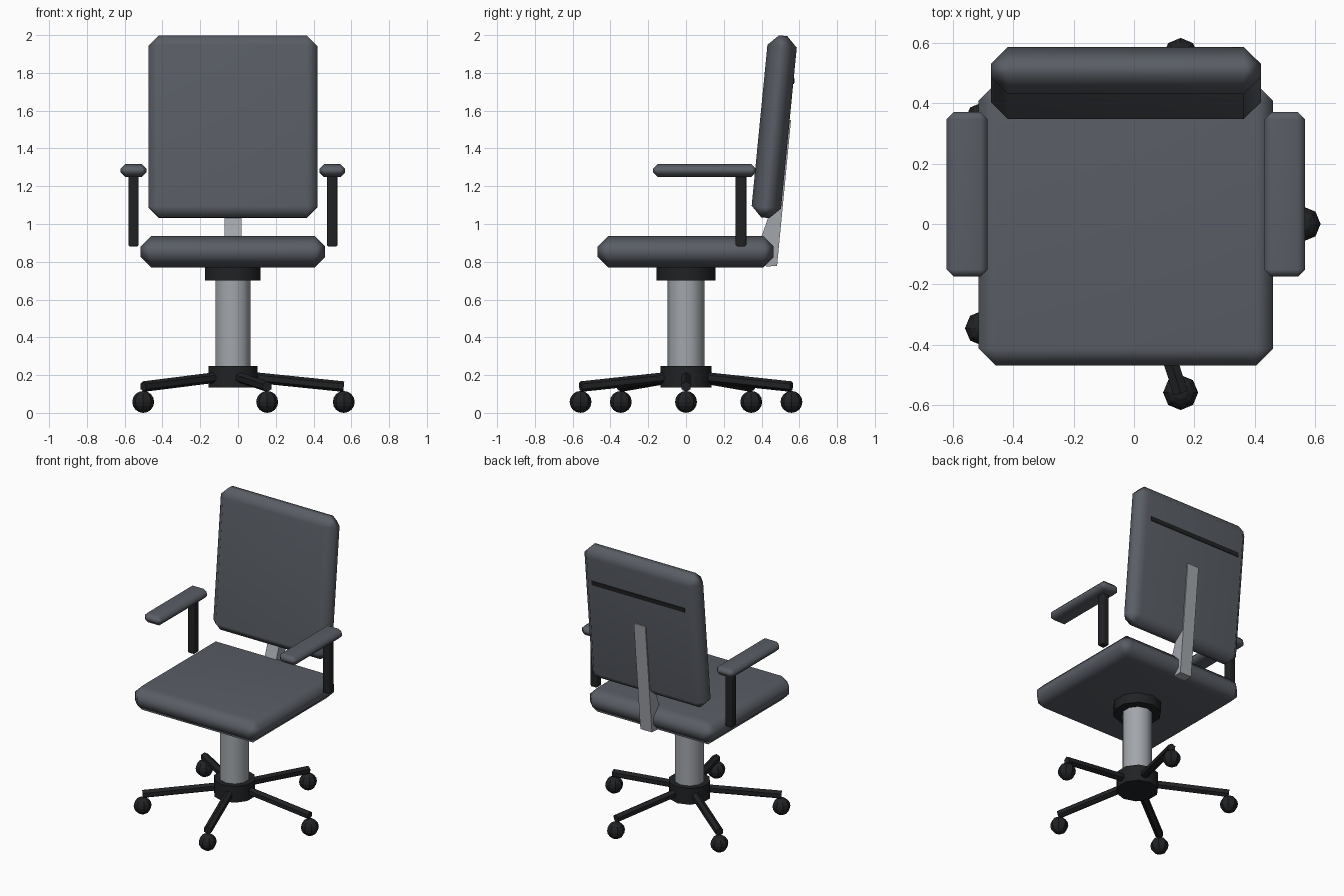
import bpy
from math import pi, cos, sin, radians
from mathutils import Vector

if "Cube" in bpy.data.objects:
    bpy.data.objects.remove(bpy.data.objects["Cube"])

CX = -0.027                      # column axis in x
TILT = radians(-5.6)             # backrest lean


def material(name, rgb):
    m = bpy.data.materials.new(name)
    m.diffuse_color = (*rgb, 1)
    m.use_nodes = True
    m.node_tree.nodes["Principled BSDF"].inputs["Base Color"].default_value = m.diffuse_color
    return m


FABRIC = material("fabric", (0.10, 0.11, 0.13))
BLACK = material("black_plastic", (0.015, 0.016, 0.018))
METAL = material("metal", (0.36, 0.38, 0.41))


def finish(name, mat, angle=None):
    o = bpy.context.object
    o.name = name
    o.data.materials.append(mat)
    if angle:
        bpy.ops.object.shade_smooth_by_angle(angle=radians(angle))
    return o


def box(name, loc, size, mat, bevel=0, tilt=0):
    bpy.ops.mesh.primitive_cube_add(size=1, location=loc)
    o = bpy.context.object
    o.scale = size
    bpy.ops.object.transform_apply(location=False, rotation=False, scale=True)
    o.rotation_euler.x = tilt
    if bevel:
        b = o.modifiers.new("bevel", "BEVEL")
        b.width, b.segments = bevel, 1
        bpy.ops.object.modifier_apply(modifier="bevel")
    finish(name, mat, 60 if bevel else None)
    if bevel:
        w = o.modifiers.new("flat_panels", "WEIGHTED_NORMAL")
        w.keep_sharp = True
    return o


def cylinder(name, r, z0, z1, mat):
    bpy.ops.mesh.primitive_cylinder_add(vertices=10, radius=r, depth=z1 - z0,
                                        location=(CX, 0, (z0 + z1) / 2))
    return finish(name, mat, 50)


# Seat and backrest cushions
box("seat", (CX, -0.002, 0.853), (0.976, 0.932, 0.168), FABRIC, 0.056)
back_center = Vector((CX, 0.467, 1.515))
box("backrest", back_center, (0.894, 0.156, 0.968), FABRIC, 0.056, TILT)

# Dark trim strip across the back
up = Vector((0, -sin(TILT), 0)) * -1
along = Vector((0, sin(-TILT), cos(TILT)))
outward = Vector((0, cos(TILT), sin(TILT)))
box("back_trim", back_center + along * 0.25 + outward * 0.076,
    (0.725, 0.014, 0.03), BLACK, 0, TILT)

# Spine bracket joining seat and backrest: side profile extruded in x
profile = [(0.482, 0.778), (0.556, 1.55), (0.52, 1.555), (0.437, 1.04),
           (0.40, 0.935), (0.36, 0.85), (0.425, 0.775)]
n = len(profile)
verts = [(CX + s * 0.045, y, z) for s in (-1, 1) for y, z in profile]
faces = [tuple(range(n)), tuple(reversed(range(n, 2 * n)))]
faces += [(i, i + n, (i + 1) % n + n, (i + 1) % n) for i in range(n)]
mesh = bpy.data.meshes.new("back_bracket")
mesh.from_pydata(verts, [], faces)
bracket = bpy.data.objects.new("back_bracket", mesh)
bpy.context.collection.objects.link(bracket)
bpy.context.view_layer.objects.active = bracket
bpy.ops.object.select_all(action="DESELECT")
bracket.select_set(True)
bpy.ops.object.mode_set(mode="EDIT")
bpy.ops.mesh.select_all(action="SELECT")
bpy.ops.mesh.normals_make_consistent(inside=False)
bpy.ops.object.mode_set(mode="OBJECT")
finish("back_bracket", METAL)

# Armrests on both sides
for side, s in (("left", -1), ("right", 1)):
    x = CX + s * 0.526
    box(side + "_arm_pad", (x, 0.098, 1.283), (0.136, 0.545, 0.068), FABRIC, 0.024)
    box(side + "_arm_post", (x, 0.291, 1.068), (0.054, 0.056, 0.376), BLACK, 0.008)

# Column, seat collar and hub
cylinder("column", 0.097, 0.2, 0.76, METAL)
cylinder("seat_collar", 0.155, 0.70, 0.785, BLACK)
cylinder("hub", 0.136, 0.135, 0.249, BLACK)

# Five-star base with ball casters
R = 0.587
for i in range(5):
    a = i * 2 * pi / 5
    d = Vector((cos(a), sin(a), 0))
    p0 = Vector((CX, 0, 0.196)) + d * 0.03
    p1 = Vector((CX, 0, 0.139)) + d * R
    bpy.ops.mesh.primitive_cylinder_add(vertices=6, radius=0.028,
                                        depth=(p1 - p0).length,
                                        location=(p0 + p1) / 2)
    leg = finish(f"base_leg_{i + 1}", BLACK)
    leg.rotation_euler = (p1 - p0).to_track_quat("Z", "Y").to_euler()
    bpy.ops.mesh.primitive_uv_sphere_add(segments=8, ring_count=8, radius=0.058,
                                         location=(CX + d.x * R, d.y * R, 0.058))
    finish(f"caster_{i + 1}", BLACK)
